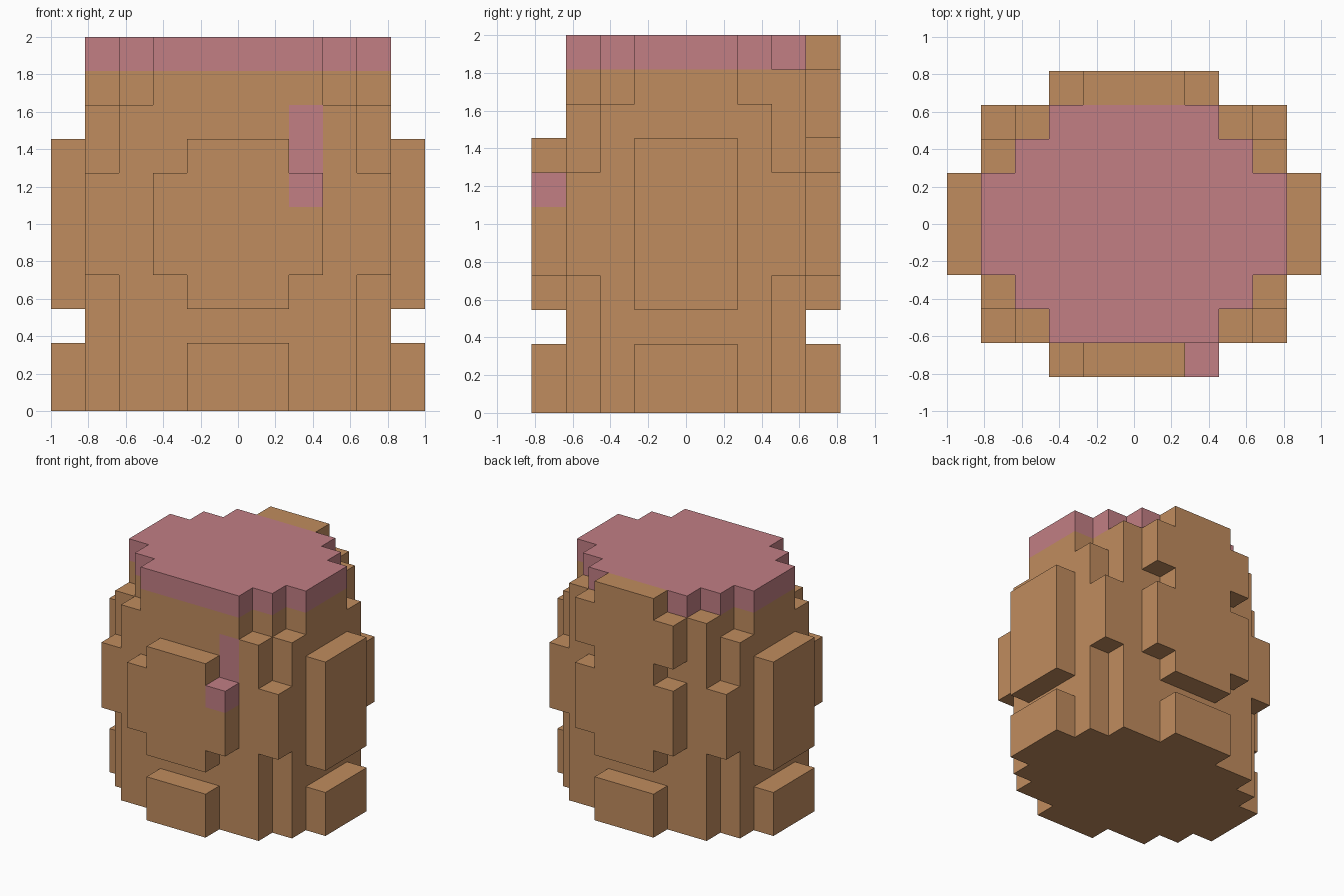
import bpy, bmesh
from mathutils import Vector

cube = bpy.data.objects.get("Cube")
if cube:
    bpy.data.objects.remove(cube, do_unlink=True)

S = 2 / 11  # size of one block


def make_material(name, rgb):
    m = bpy.data.materials.new(name)
    m.use_nodes = True
    m.diffuse_color = (*rgb, 1)
    m.node_tree.nodes["Principled BSDF"].inputs["Base Color"].default_value = (*rgb, 1)
    return m


brown = make_material("warm brown", (0.527, 0.262, 0.112))
pink = make_material("dusty pink", (0.539, 0.209, 0.231))

cells = {}  # block position -> part name


def fill(part, xs, ys, zs):
    """Give a range of blocks (inclusive ends) to a part."""
    for x in range(xs[0], xs[1] + 1):
        for y in range(ys[0], ys[1] + 1):
            for z in range(zs[0], zs[1] + 1):
                cells[x, y, z] = part


def fill_round(part, zs):
    """Stepped round plan, narrowing towards front and back."""
    for half_x, half_y in ((4, 1), (3, 2), (2, 3)):
        fill(part, (-half_x, half_x), (-half_y, half_y), zs)


# Round trunk and its pink top
fill_round("trunk", (0, 9))
fill_round("top_icing", (10, 10))

# Stepped corner ribs, mirrored to all four corners
for sx, x_name in ((1, "left"), (-1, "right")):
    for sy, y_name in ((-1, "front"), (1, "back")):
        rib = f"{y_name}_{x_name}_rib"
        top = 9 if sy > 0 else 8
        fill(rib, (3 * sx,) * 2, (3 * sy,) * 2, (0, top))
        fill(rib, (4 * sx,) * 2, (2 * sy,) * 2, (0, 8))
        fill(rib, (4 * sx,) * 2, (3 * sy,) * 2, (4, 6))

# Side panels and side feet
for sx, name in ((1, "left"), (-1, "right")):
    fill(f"{name}_panel", (5 * sx,) * 2, (-1, 1), (3, 7))
    fill(f"{name}_foot", (5 * sx,) * 2, (-1, 1), (0, 1))

# Front and back panels with wider middles, and their feet
for y, name, top in ((-4, "front", 7), (4, "back", 10)):
    fill(f"{name}_panel", (-1, 1), (y, y), (3, top))
    fill(f"{name}_panel", (-2, 2), (y, y), (4, 6))
    fill(f"{name}_foot", (-1, 1), (y, y), (0, 1))
fill("back_panel", (-2, 2), (4, 4), (8, 9))

# Pink drip running onto the front panel
fill("icing_drip", (2, 2), (-3, -3), (7, 8))
fill("icing_drip", (2, 2), (-4, -4), (6, 6))

AXES = [Vector(a) for a in ((1, 0, 0), (0, 1, 0), (0, 0, 1))]


def build_part(part):
    """Make the outer shell of one part, leaving out faces that touch others."""
    bm = bmesh.new()
    for cell in [c for c, p in cells.items() if p == part]:
        centre = Vector(cell) + Vector((0, 0, 0.5))
        for i in range(3):
            for sign in (1, -1):
                n = AXES[i] * sign
                if tuple(int(v) for v in Vector(cell) + n) in cells:
                    continue
                u, v = AXES[(i + 1) % 3] / 2, AXES[(i + 2) % 3] / 2 * sign
                mid = centre + n / 2
                corners = (mid - u - v, mid + u - v, mid + u + v, mid - u + v)
                bm.faces.new([bm.verts.new(c * S) for c in corners])
    bmesh.ops.remove_doubles(bm, verts=bm.verts, dist=0.001)
    bmesh.ops.dissolve_limit(bm, angle_limit=0.01, verts=bm.verts, edges=bm.edges)
    mesh = bpy.data.meshes.new(part)
    bm.to_mesh(mesh)
    bm.free()
    mesh.materials.append(pink if "icing" in part else brown)
    bpy.context.collection.objects.link(bpy.data.objects.new(part, mesh))


for part in dict.fromkeys(cells.values()):
    build_part(part)
